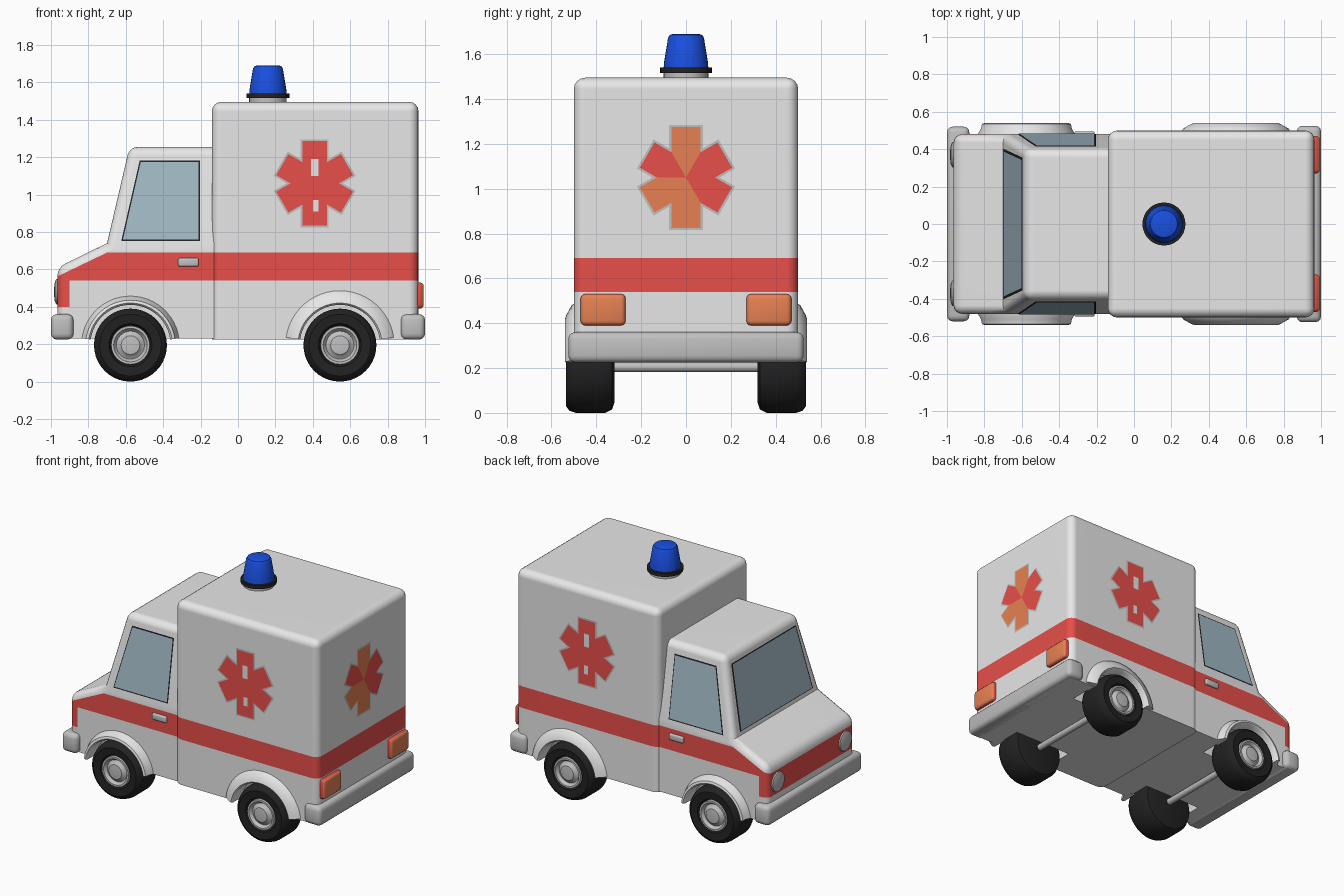
import bpy, bmesh, math
from mathutils import Vector, Matrix

if "Cube" in bpy.data.objects:
    bpy.data.objects.remove(bpy.data.objects["Cube"])


def mat(name, *rgb):
    m = bpy.data.materials.new(name)
    m.diffuse_color = (*rgb, 1)
    m.use_nodes = True
    m.node_tree.nodes["Principled BSDF"].inputs["Base Color"].default_value = m.diffuse_color
    return m


WHITE = mat("body white", 0.8, 0.8, 0.8)
RED = mat("stripe red", 0.82, 0.08, 0.07)
ORANGE = mat("lamp orange", 0.8, 0.22, 0.085)
GLASS = mat("window glass", 0.35, 0.48, 0.55)
GREY = mat("trim grey", 0.53, 0.53, 0.53)
BLACK = mat("tyre black", 0.016, 0.016, 0.016)
BLUE = mat("beacon blue", 0.01, 0.08, 0.75)


def finish(name, bm, mats, angle=35, recalc=True):
    if recalc:
        bmesh.ops.recalc_face_normals(bm, faces=bm.faces[:])
    me = bpy.data.meshes.new(name)
    bm.to_mesh(me)
    bm.free()
    ob = bpy.data.objects.new(name, me)
    bpy.context.collection.objects.link(ob)
    for m in mats:
        me.materials.append(m)
    smooth(ob, angle)
    return ob


def smooth(ob, angle=35):
    bpy.ops.object.select_all(action='DESELECT')
    ob.select_set(True)
    bpy.context.view_layer.objects.active = ob
    bpy.ops.object.shade_smooth_by_angle(angle=math.radians(angle))


def bevel(bm, edges, width, segments=4):
    bmesh.ops.bevel(bm, geom=edges, offset=width, segments=segments,
                    profile=0.5, affect='EDGES', clamp_overlap=True)


def box_bm(lo, hi):
    bm = bmesh.new()
    bmesh.ops.create_cube(bm, size=1)
    for v in bm.verts:
        v.co = Vector([lo[i] if v.co[i] < 0 else hi[i] for i in range(3)])
    return bm


def rounded_box(name, lo, hi, width, mats, rule=None):
    bm = box_bm(lo, hi)
    bevel(bm, bm.edges[:], width, 3)
    bm.normal_update()
    if rule:
        for f in bm.faces:
            f.material_index = rule(f)
    return finish(name, bm, mats)


def split(bm, co, no):
    bmesh.ops.bisect_plane(bm, geom=bm.verts[:] + bm.edges[:] + bm.faces[:],
                           dist=1e-5, plane_co=co, plane_no=no)


def lathe(name, profile, axis, loc, mats, n=40, band=None):
    """Revolve (radius, height) points about the given direction."""
    bm = bmesh.new()
    rot = Vector((0, 0, 1)).rotation_difference(Vector(axis)).to_matrix()
    rings = [[bm.verts.new(rot @ Vector((r * math.cos(math.tau * k / n),
                                         r * math.sin(math.tau * k / n), h)) + Vector(loc))
              for k in range(n)] for r, h in profile]
    for j in range(len(rings) - 1):
        for k in range(n):
            q = (k + 1) % n
            f = bm.faces.new((rings[j][k], rings[j][q], rings[j + 1][q], rings[j + 1][k]))
            f.material_index = band[j] if band else 0
    bmesh.ops.remove_doubles(bm, verts=bm.verts[:], dist=1e-5)
    return finish(name, bm, mats)


def plate(name, polys, place, out, mats, indices=None):
    """Thin painted detail: 2D polygons laid onto a body surface."""
    bm = bmesh.new()
    for i, poly in enumerate(polys):
        f = bm.faces.new([bm.verts.new(place(u, v)) for u, v in poly])
        f.normal_update()
        if f.normal.dot(Vector(out)) < 0:
            f.normal_flip()
        f.material_index = indices[i] if indices else 0
    return finish(name, bm, mats, recalc=False)


def grow(poly, k):
    cx = sum(p[0] for p in poly) / len(poly)
    cz = sum(p[1] for p in poly) / len(poly)
    return [(cx + (x - cx) * k, cz + (z - cz) * k) for x, z in poly]


FRONT_X, REAR_X, AXLE_Z = -0.575, 0.545, 0.195


def cut_wells(ob, x):
    for s in (-1, 1):
        cutter = lathe("well_cutter", [(0, 0), (0.225, 0), (0.225, 0.4), (0, 0.4)],
                       (0, s, 0), (x, s * 0.29, AXLE_Z), [WHITE])
        cutter.hide_render = True
        bpy.context.view_layer.objects.active = ob
        m = ob.modifiers.new("well", 'BOOLEAN')
        m.operation, m.solver, m.object = 'DIFFERENCE', 'EXACT', cutter
        bpy.ops.object.modifier_apply(modifier=m.name)
        bpy.data.objects.remove(cutter)
    smooth(ob)
    ob.modifiers.new("even shading", 'WEIGHTED_NORMAL').keep_sharp = True


# Rear box with wrap-around stripe
bm = box_bm((-0.14, -0.5, 0.225), (0.965, 0.5, 1.495))
bevel(bm, [e for e in bm.edges if max(v.co.z for v in e.verts) > 1], 0.05)
for z in (0.54, 0.69):
    split(bm, (0, 0, z), (0, 0, 1))
for f in bm.faces:
    f.material_index = int(0.54 < f.calc_center_median().z < 0.69)
cut_wells(finish("rear_box", bm, [WHITE, RED]), REAR_X)

# Cab: side profile, narrowing above the belt line
prof = [(-0.1, 0.23), (-0.965, 0.23), (-0.965, 0.61), (-0.7, 0.74),
        (-0.58, 1.255), (-0.1, 1.255), (-0.1, 0.74)]


def half_width(z):
    return 0.48 - max(0, z - 0.74) * 0.08 / 0.515


bm = bmesh.new()
sides = [[bm.verts.new((x, s * half_width(z), z)) for x, z in prof] for s in (-1, 1)]
for vs in sides:
    bm.faces.new([vs[i] for i in (0, 1, 2, 3, 6)])
    bm.faces.new([vs[i] for i in (3, 4, 5, 6)])
for i in range(7):
    j = (i + 1) % 7
    bm.faces.new((sides[0][i], sides[0][j], sides[1][j], sides[1][i]))
bmesh.ops.recalc_face_normals(bm, faces=bm.faces[:])
bevel(bm, [e for e in bm.edges if e.is_convex and e.calc_face_angle() > 0.35
           and max(v.co.z for v in e.verts) > 0.3 and min(v.co.x for v in e.verts) < -0.2], 0.045)
for co, no in (((0, 0, 0.54), (0, 0, 1)), ((0, 0, 0.69), (0, 0, 1)), ((0, 0, 0.4), (0, 0, 1)),
               ((-0.9, 0, 0), (1, 0, 0)), ((-0.7, 0, 0.69), (-0.48, 0, 1))):
    split(bm, co, no)
for f in bm.faces:
    c = f.calc_center_median()
    below = c.z < min(0.69, 0.69 + (c.x + 0.7) * 0.48)
    f.material_index = int(below and (c.z > 0.54 or (c.x < -0.9 and c.z > 0.4)))
cut_wells(finish("cab", bm, [WHITE, RED]), FRONT_X)

# Windscreen with dark seal
screen = [(-0.39, 0.06), (0.39, 0.06), (0.345, 0.87), (-0.345, 0.87)]
for name, poly, off, m in (("windscreen_seal", grow(screen, 1.03), 0.003, BLACK),
                           ("windscreen", screen, 0.006, GLASS)):
    plate(name, [poly], lambda u, t: (-0.7 + 0.12 * t - off, u, 0.74 + 0.515 * t),
          (-1, 0, 0.2), [m])

# Star shape split into six arms
def star_arms(cx, cz, w, tall, wide):
    arms = []
    for k in range(6):
        a = math.radians(90 + 60 * k)
        d, p = Vector((math.cos(a), math.sin(a))), Vector((-math.sin(a), math.cos(a)))
        reach = tall if k % 3 == 0 else wide
        q = d * w * math.cos(math.pi / 6)
        pts = [Vector((0, 0)), q - p * w / 2, d * reach - p * w / 2,
               d * reach + p * w / 2, q + p * w / 2]
        arms.append([(cx + v.x, cz + v.y) for v in pts])
    return arms


def star(name, cx, cz, place, out, colours):
    plate(name + "_outline", star_arms(cx, cz, 0.15, 0.235, 0.21),
          lambda u, v: place(u, v, 0.003), out, [GREY])
    plate(name, star_arms(cx, cz, 0.13, 0.225, 0.2),
          lambda u, v: place(u, v, 0.006), out, [RED, ORANGE], colours)


star("rear_star", 0, 1.05, lambda u, v, o: (0.965 + o, u, v), (1, 0, 0), [1, 0, 1, 1, 0, 0])

window = [(-0.615, 0.76), (-0.52, 1.175), (-0.21, 1.175), (-0.21, 0.76)]
slots = [[(0.39, 1.1), (0.43, 1.1), (0.43, 1.19), (0.39, 1.19)],
         [(0.4, 0.91), (0.43, 0.91), (0.43, 0.97), (0.4, 0.97)]]

for s, side in ((-1, "near"), (1, "far")):
    out = (0, s, 0)
    # Side windows
    for name, poly, off, m in (("window_seal", grow(window, 1.04), 0.003, BLACK),
                               ("side_window", window, 0.006, GLASS)):
        plate(f"{side}_{name}", [poly],
              lambda x, z: (x, s * (half_width(z) + off), z), out, [m])
    # Side stars with pale slots
    star(f"{side}_star", 0.41, 1.06, lambda u, v, o: (u, s * (0.5 + o), v), out, [0] * 6)
    plate(f"{side}_star_slots", slots, lambda u, v: (u, s * 0.509, v), out, [WHITE])
    # Door handle
    rounded_box(f"{side}_door_handle", (-0.32, min(s * 0.47, s * 0.495), 0.615),
                (-0.21, max(s * 0.47, s * 0.495), 0.66), 0.01, [GREY])
    # Lamps
    lathe(f"{side}_headlight", [(0.07, 0), (0.066, 0.01), (0.045, 0.018), (0, 0.022)],
          (-1, 0, 0), (-0.963, s * 0.37, 0.48), [GREY], 24)
    rounded_box(f"{side}_rear_lamp", (0.92, min(s * 0.27, s * 0.47), 0.39),
                (0.993, max(s * 0.27, s * 0.47), 0.53), 0.02, [RED, ORANGE],
                lambda f: int(f.normal.x > 0.5))
    for x, end, big in ((FRONT_X, "front", 0.255), (REAR_X, "rear", 0.295)):
        # Tyres and hubs
        lathe(f"{side}_{end}_tyre",
              [(0, 0.32), (0.15, 0.32), (0.18, 0.33), (0.195, 0.36), (0.195, 0.49), (0.185, 0.52),
               (0.165, 0.535), (0.115, 0.53), (0.1, 0.5), (0, 0.5)], out, (x, 0, AXLE_Z), [BLACK])
        lathe(f"{side}_{end}_hub",
              [(0.105, 0.49), (0.103, 0.53), (0.09, 0.53), (0.075, 0.51), (0.065, 0.515),
               (0.05, 0.53), (0, 0.535)], out, (x, 0, AXLE_Z), [GREY], 24)
        # Flared wheel arch
        section = [(0.215, 0.43), (0.215, 0.53), (0.225, 0.54), (0.24, 0.535),
                   (big - 0.01, 0.51), (big + 0.01, 0.475), (big + 0.01, 0.43)]
        bm = bmesh.new()
        rows = []
        for k in range(25):
            a = math.radians(8 + 164 * k / 24)
            rows.append([bm.verts.new((x + r * math.cos(a), s * y, AXLE_Z + r * math.sin(a)))
                         for r, y in section])
        n = len(section)
        for r0, r1 in zip(rows, rows[1:]):
            for i in range(n):
                bm.faces.new((r0[i], r0[(i + 1) % n], r1[(i + 1) % n], r1[i]))
        bm.faces.new(rows[0])
        bm.faces.new(rows[-1])
        finish(f"{side}_{end}_arch", bm, [WHITE], 50)

# Axles
for x, end in ((FRONT_X, "front"), (REAR_X, "rear")):
    lathe(f"{end}_axle", [(0, -0.33), (0.022, -0.33), (0.022, 0.33), (0, 0.33)],
          (0, 1, 0), (x, 0, 0.205), [GREY], 16)

# Bumpers
rounded_box("front_bumper", (-1, -0.52, 0.225), (-0.88, 0.52, 0.36), 0.03, [GREY])
rounded_box("rear_bumper", (0.87, -0.525, 0.225), (1, 0.525, 0.36), 0.03, [GREY])

# Roof beacon
lathe("beacon_base", [(0, 0), (0.1, 0), (0.1, 0.025), (0.115, 0.025), (0.115, 0.05), (0, 0.05)],
      (0, 0, 1), (0.16, 0, 1.49), [GREY, BLACK], 32, [0, 0, 1, 1, 1])
lathe("beacon_lamp", [(0.1, 0), (0.098, 0.03), (0.08, 0.14), (0.072, 0.153), (0.06, 0.157), (0, 0.157)],
      (0, 0, 1), (0.16, 0, 1.533), [BLUE], 32)
